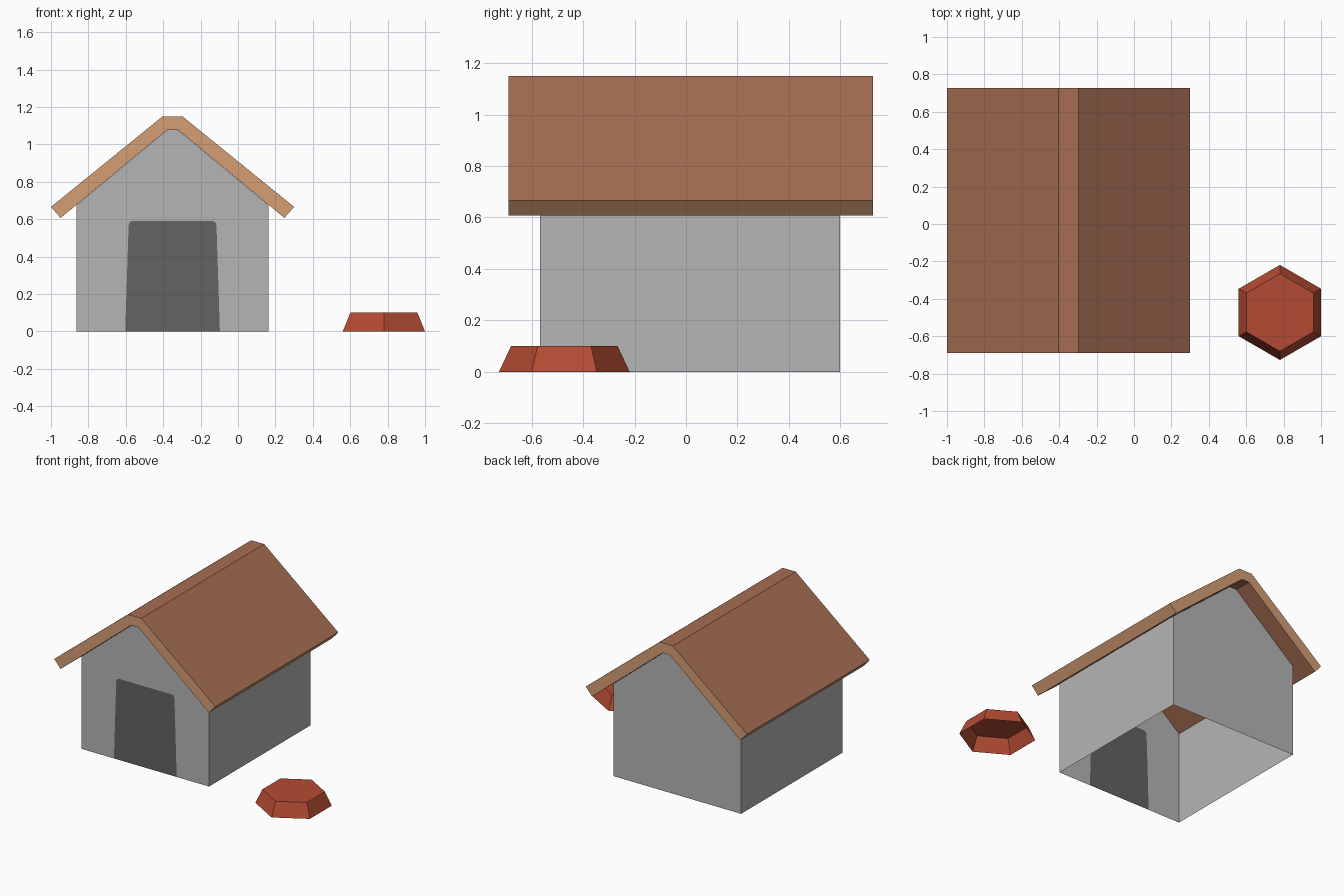
import bpy
import bmesh
import math

cube = bpy.data.objects.get("Cube")
if cube:
    bpy.data.objects.remove(cube, do_unlink=True)


def material(name, rgb):
    mat = bpy.data.materials.new(name)
    mat.use_nodes = True
    color = (*rgb, 1.0)
    mat.diffuse_color = color
    mat.node_tree.nodes["Principled BSDF"].inputs["Base Color"].default_value = color
    return mat


grey = material("wall grey", (0.46, 0.46, 0.46))
dark = material("doorway dark grey", (0.125, 0.125, 0.125))
brown = material("roof brown", (0.38, 0.155, 0.084))
tan = material("roof edge tan", (0.66, 0.34, 0.175))
red = material("bowl red", (0.45, 0.071, 0.032))


def finish(name, bm, materials, location=(0, 0, 0)):
    mesh = bpy.data.meshes.new(name)
    bm.to_mesh(mesh)
    bm.free()
    for mat in materials:
        mesh.materials.append(mat)
    obj = bpy.data.objects.new(name, mesh)
    obj.location = location
    bpy.context.collection.objects.link(obj)
    return obj


def mirrored(half):
    """Left half of a profile, followed by its reflection."""
    return [(-x, z) for x, z in half] + [(x, z) for x, z in reversed(half)]


def row(bm, profile, y):
    return [bm.verts.new((x, y, z)) for x, z in profile]


HOUSE_X = -0.35

# House walls: an open shell with the doorway as its own face in the front
gable = mirrored([(0.514, 0), (0.514, 0.675), (0.04, 1.068), (0.026, 1.078)])
door = mirrored([(0.253, 0), (0.235, 0.565), (0.231, 0.58), (0.222, 0.588), (0.208, 0.591)])
bm = bmesh.new()
front = row(bm, gable, -0.568)
back = row(bm, gable, 0.599)
opening = row(bm, door, -0.568)
bm.faces.new(front[1:] + opening[::-1] + front[:1])
bm.faces.new(opening).material_index = 1
bm.faces.new(back[::-1])
for a in (0, -2):
    bm.faces.new((front[a], front[a + 1], back[a + 1], back[a]))
bmesh.ops.recalc_face_normals(bm, faces=bm.faces)
finish("house_walls", bm, [grey, dark], (HOUSE_X, 0, 0))

# Roof: a folded slab with tan gable ends and eave edges
outer = mirrored([(0.65, 0.666), (0.053, 1.15)])
inner = mirrored([(0.598, 0.607), (0.029, 1.078)])
bm = bmesh.new()
ends = [(row(bm, outer, y), row(bm, inner, y)) for y in (-0.69, 0.727)]
(front_out, front_in), (back_out, back_in) = ends
for i in range(3):
    bm.faces.new((front_out[i], front_out[i + 1], back_out[i + 1], back_out[i]))
    bm.faces.new((front_in[i], back_in[i], back_in[i + 1], front_in[i + 1]))
    for out_row, in_row in ends:
        bm.faces.new((out_row[i], in_row[i], in_row[i + 1], out_row[i + 1])).material_index = 1
for i in (0, 3):
    bm.faces.new((front_out[i], back_out[i], back_in[i], front_in[i])).material_index = 1
bmesh.ops.recalc_face_normals(bm, faces=bm.faces)
finish("roof", bm, [brown, tan], (HOUSE_X, 0, 0))

# Upturned bowl: six-sided, closed on top and open underneath
bm = bmesh.new()
rings = []
for radius, z in ((0.254, 0), (0.207, 0.1)):
    angles = [math.radians(30 + 60 * k) for k in range(6)]
    rings.append([bm.verts.new((radius * math.cos(a), radius * math.sin(a), z)) for a in angles])
low, high = rings
for i in range(6):
    j = (i + 1) % 6
    bm.faces.new((low[i], low[j], high[j], high[i]))
bm.faces.new(high)
finish("bowl", bm, [red], (0.78, -0.473, 0))
